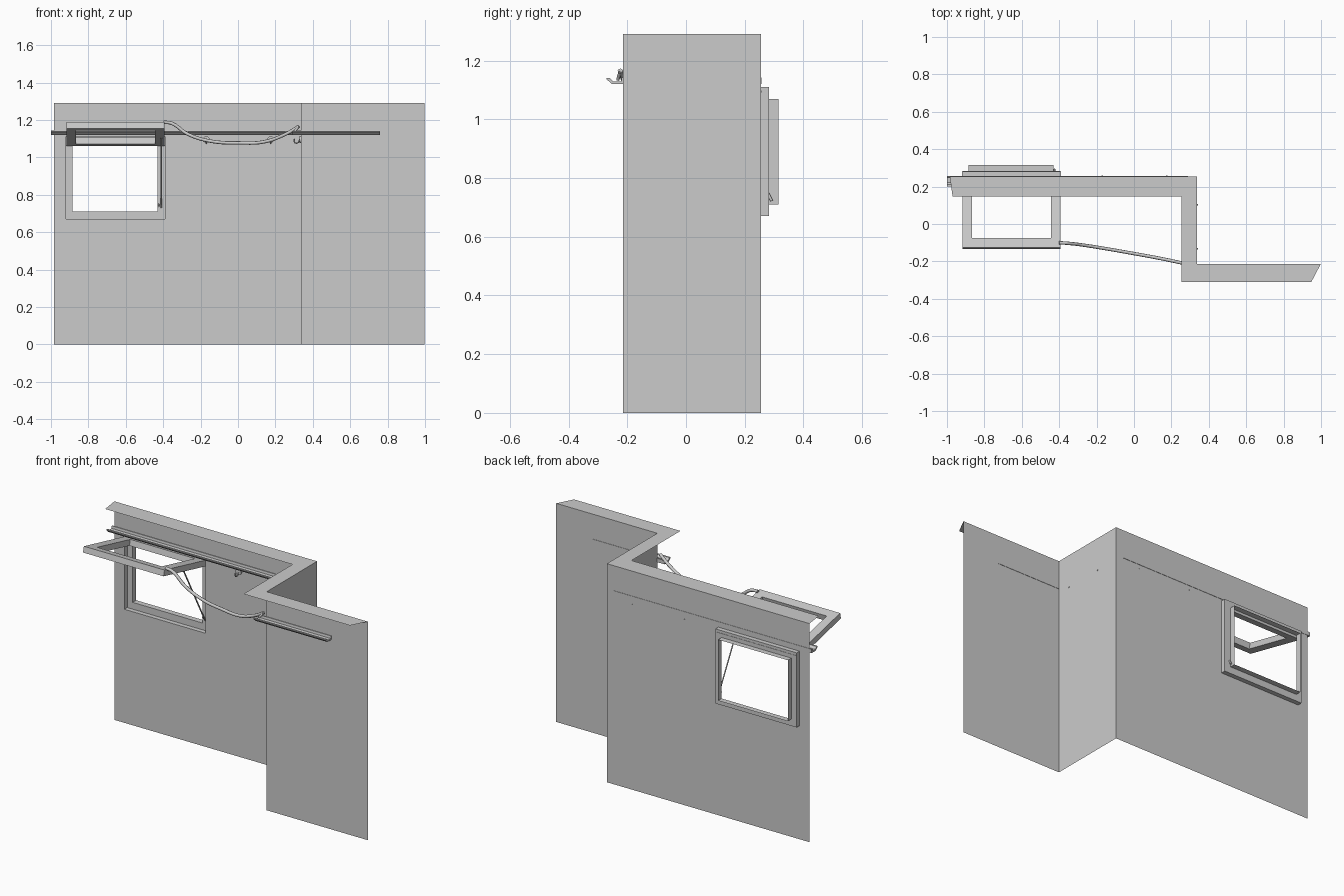
import bpy, bmesh, math
from mathutils import Vector

if "Cube" in bpy.data.objects:
    bpy.data.objects.remove(bpy.data.objects["Cube"])

H = 1.29                                   # wall height
BACK, FRONT, RET = 0.255, -0.215, 0.338    # wall planes
X0, X1, Z0, Z1 = -0.92, -0.39, 0.67, 1.11  # window hole
IX0, IX1, IZ0, IZ1 = -0.885, -0.43, 0.71, 1.07


def mesh_object(name, verts, faces, normals=False):
    bm = bmesh.new()
    vs = [bm.verts.new(v) for v in verts]
    for f in faces:
        bm.faces.new([vs[i] for i in f])
    if normals:
        bmesh.ops.recalc_face_normals(bm, faces=bm.faces)
    me = bpy.data.meshes.new(name)
    bm.to_mesh(me)
    bm.free()
    ob = bpy.data.objects.new(name, me)
    bpy.context.collection.objects.link(ob)
    return ob


def rect(x0, x1, z0, z1, y):
    return [(x0, y, z0), (x1, y, z0), (x1, y, z1), (x0, y, z1)]


def bridge(a, b):
    """Quads joining two four-point loops starting at indices a and b."""
    return [(a + i, a + (i + 1) % 4, b + (i + 1) % 4, b + i) for i in range(4)]


def extrude_x(name, profile, x0, x1):
    n = len(profile)
    verts = [(x, y, z) for x in (x0, x1) for y, z in profile]
    faces = [(i, (i + 1) % n, n + (i + 1) % n, n + i) for i in range(n)]
    faces += [tuple(range(n)), tuple(range(n, 2 * n))]
    return mesh_object(name, verts, faces, True)


def tube(name, points, radius, smooth=True, sides=2):
    cu = bpy.data.curves.new(name, 'CURVE')
    cu.dimensions = '3D'
    cu.bevel_depth = radius
    cu.bevel_resolution = sides
    cu.use_fill_caps = True
    cu.resolution_u = 5
    if smooth:
        sp = cu.splines.new('BEZIER')
        sp.bezier_points.add(len(points) - 1)
        for bp, p in zip(sp.bezier_points, points):
            bp.co = p
            bp.handle_left_type = bp.handle_right_type = 'AUTO'
    else:
        sp = cu.splines.new('POLY')
        sp.points.add(len(points) - 1)
        for pt, p in zip(sp.points, points):
            pt.co = (*p, 1)
    ob = bpy.data.objects.new(name, cu)
    bpy.context.collection.objects.link(ob)
    return ob


def disc(name, centre, axis, radius, depth):
    bpy.ops.mesh.primitive_cylinder_add(vertices=16, radius=radius, depth=depth, location=centre)
    ob = bpy.context.object
    ob.name = name
    ob.rotation_euler = Vector(axis).to_track_quat('Z', 'Y').to_euler()
    bpy.ops.object.shade_smooth_by_angle()
    return ob


# Back wall sheet with the window hole
mesh_object("back_wall",
            rect(-0.985, RET, 0, H, BACK) + rect(X0, X1, Z0, Z1, BACK), bridge(0, 4))

# Return and front wall sheets
mesh_object("stepped_wall",
            [(RET, BACK, 0), (RET, BACK, H), (RET, FRONT, 0),
             (RET, FRONT, H), (0.998, FRONT, 0), (0.998, FRONT, H)],
            [(0, 2, 3, 1), (2, 4, 5, 3)])

# Flat overhang following the wall top
mesh_object("top_overhang",
            [(-0.985, BACK, H), (RET, BACK, H), (RET, FRONT, H), (0.998, FRONT, H),
             (0.948, -0.31, H), (0.253, -0.31, H), (0.253, 0.147, H), (-0.97, 0.147, H)],
            [(0, 7, 6, 1), (1, 6, 5, 2), (2, 5, 4, 3)])

# Stepped window reveal behind the wall
mesh_object("window_reveal",
            rect(X0, X1, Z0, Z1, BACK) + rect(X0, X1, Z0, Z1, 0.282)
            + rect(IX0, IX1, IZ0, IZ1, 0.282) + rect(IX0, IX1, IZ0, IZ1, 0.315),
            bridge(0, 4) + bridge(4, 8) + bridge(8, 12))

# Open top-hung sash: a frame swung outward and slightly upward
L, T, B = 0.42, 0.035, 0.052
a, b = X0 + 0.002, X1 - 0.002
sash = mesh_object("window_sash",
                   [(x, -l, t) for t in (0, T)
                    for r in (((a, 0), (b, 0), (b, L), (a, L)),
                              ((a + B, B), (b - B, B), (b - B, L - B), (a + B, L - B)))
                    for x, l in r],
                   bridge(0, 4) + bridge(8, 12) + bridge(0, 8) + bridge(4, 12), True)
sash.location = (0, 0.275, 1.06)
sash.rotation_euler.x = -math.radians(13)

# Stay rod holding the sash, with its pivot
tube("stay_rod", [(-0.41, 0.28, 0.73), (-0.41, 0.076, 1.105)], 0.004, False, 1)
tube("stay_pivot", [(-0.425, 0.278, 0.75), (-0.425, 0.292, 0.722)], 0.005, False, 1)

# Shallow channel rails on both walls
PROFILE = [(-0.002, 1.12), (0.037, 1.12), (0.055, 1.136), (0.055, 1.141),
           (0.045, 1.141), (0.033, 1.129), (0.006, 1.129), (0.004, 1.143), (-0.002, 1.143)]
for name, y, x0, x1 in (("back_rail", BACK, -1.0, 0.29), ("front_rail", FRONT, 0.29, 0.76)):
    extrude_x(name, [(y - d, z) for d, z in PROFILE], x0, x1)

# Sagging hose from the sash to the front rail
tube("hose", [(-0.40, -0.10, 1.188), (-0.355, -0.103, 1.182), (-0.27, -0.113, 1.125),
              (-0.15, -0.132, 1.087), (0.01, -0.16, 1.077), (0.14, -0.184, 1.083),
              (0.25, -0.207, 1.122), (0.325, -0.224, 1.165)], 0.009)
tube("hose_clip", [(0.30, -0.232, 1.135), (0.312, -0.228, 1.15), (0.327, -0.222, 1.165)], 0.006)

# Wall hooks: two on the back wall, two on the return
HOOKS = [((x, BACK, 1.095), (0, -1, 0)) for x in (-0.17, 0.175)]
HOOKS += [((RET, y, 1.095), (-1, 0, 0)) for y in (0.103, -0.133)]
for i, (p, n) in enumerate(HOOKS):
    p, n = Vector(p), Vector(n)
    up = Vector((0, 0, 1))
    disc(f"hook_plate_{i}", p + n * 0.006, n, 0.018, 0.008)
    tube(f"hook_screw_{i}", [p - n * 0.003, p + n * 0.01], 0.004, False, 1)
    tube(f"hook_arm_{i}", [p + n * 0.008, p + n * 0.02 - up * 0.018,
                           p + n * 0.034 - up * 0.016, p + n * 0.038 + up * 0.004], 0.004, True, 1)
